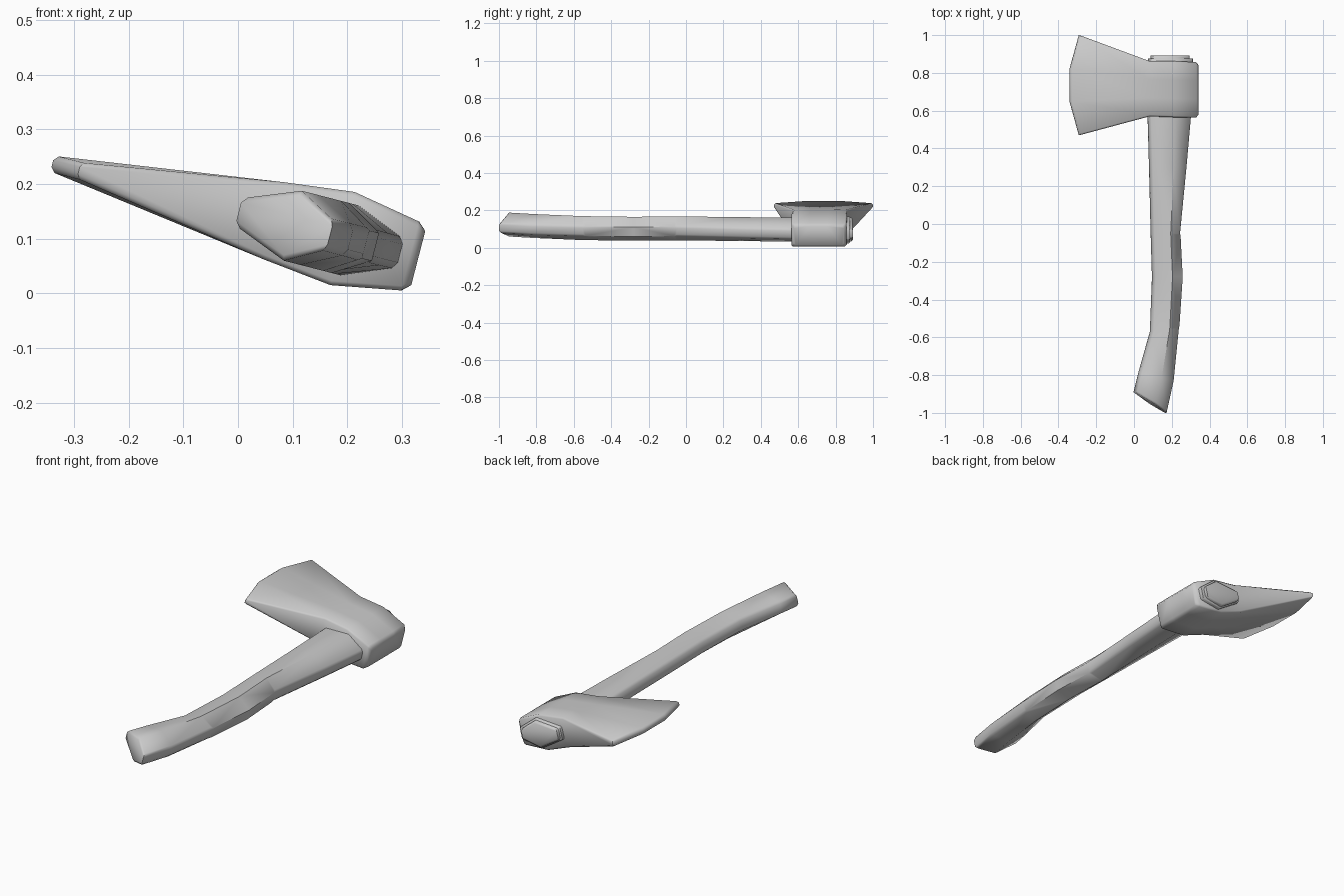
import bpy, bmesh
from math import radians, asin

if "Cube" in bpy.data.objects:
    bpy.data.objects.remove(bpy.data.objects["Cube"])

TILT = asin(0.25)   # the axe rests on its cheek, rolled about its length
MID = 0.145         # height of the centre plane before rolling


def finish(bm, name, bevel, limit):
    """Bevel the hard rims, shade and place the part."""
    bmesh.ops.recalc_face_normals(bm, faces=bm.faces)
    rims = []
    for e in bm.edges:
        d = (e.verts[0].co - e.verts[1].co).normalized()
        if abs(d.z) < 0.95 and e.calc_face_angle(0) > radians(limit):
            rims.append(e)
    if bevel:
        bmesh.ops.bevel(bm, geom=rims, offset=bevel, segments=1,
                        affect='EDGES', clamp_overlap=True)
    me = bpy.data.meshes.new(name)
    bm.to_mesh(me)
    bm.free()
    ob = bpy.data.objects.new(name, me)
    bpy.context.collection.objects.link(ob)
    ob.rotation_euler.y = TILT
    bpy.ops.object.select_all(action='DESELECT')
    ob.select_set(True)
    bpy.context.view_layer.objects.active = ob
    bpy.ops.object.shade_smooth_by_angle(angle=radians(50))
    return ob


def loft(rings, name, bevel, limit):
    """Skin a list of equal-length closed rings and cap both ends."""
    bm = bmesh.new()
    loops = [[bm.verts.new(p) for p in r] for r in rings]
    n = len(loops[0])
    for a, b in zip(loops, loops[1:]):
        for i in range(n):
            j = (i + 1) % n
            bm.faces.new((a[i], a[j], b[j], b[i]))
    bm.faces.new(loops[0])
    bm.faces.new(loops[-1])
    return finish(bm, name, bevel, limit)


def hexagon(xl, yl, xr, yr, half=0.066):
    """Long hexagon with short flat ends; xl and xr are rolled-view limits."""
    ul, ur = (xl - 0.03) / 0.968, (xr - 0.043) / 0.968
    um, ym = ul + 0.58 * (ur - ul), yl + 0.58 * (yr - yl)
    e = half * 0.4
    return [(ul, yl, MID - e), (um, ym, MID - half), (ur, yr, MID - e),
            (ur, yr, MID + e), (um, ym, MID + half), (ul, yl, MID + e)]


# Handle: left and right outline points from the slanted foot to the top
handle = [(-0.005, -0.89, 0.175, -1.0), (0.02, -0.79, 0.212, -0.83),
          (0.082, -0.57, 0.24, -0.55), (0.093, -0.28, 0.258, -0.28),
          (0.086, -0.05, 0.246, -0.05), (0.078, 0.28, 0.28, 0.30),
          (0.07, 0.56, 0.303, 0.56), (0.085, 0.893, 0.296, 0.893)]
loft([hexagon(*h) for h in handle], "handle", 0.009, 60)

# Collar ring where the handle leaves the eye
loft([hexagon(0.075, y, 0.312, y, 0.074) for y in (0.80, 0.877)],
     "eye_collar", 0.005, 60)

# Head: stations along the head (position, low y, high y, half thickness)
stations = [(-0.388, 0.47, 1.0, 0.0145), (0.032, 0.57, 0.862, 0.073),
            (0.16, 0.565, 0.862, 0.088), (0.288, 0.563, 0.857, 0.065),
            (0.303, 0.577, 0.843, 0.051)]
rings = []
for k, (u, lo, hi, t) in enumerate(stations):
    ring = []
    for side in (-1, 1):
        for i in range(4):
            f = (i if side < 0 else 3 - i) / 3
            du = 0.05 if k == 0 and f in (0, 1) else 0   # curved cutting edge
            ring.append((u + du, lo + f * (hi - lo), MID + side * t))
    rings.append(ring)
bm = bmesh.new()
loops = [[bm.verts.new(p) for p in r] for r in rings]
for a, b in zip(loops, loops[1:]):
    for i in range(8):
        j = (i + 1) % 8
        bm.faces.new((a[i], a[j], b[j], b[i]))
for l in (loops[0], loops[-1]):           # edge strip and butt plate
    for i in range(3):
        bm.faces.new((l[i], l[i + 1], l[6 - i], l[7 - i]))
finish(bm, "axe_head", 0.008, 50)
